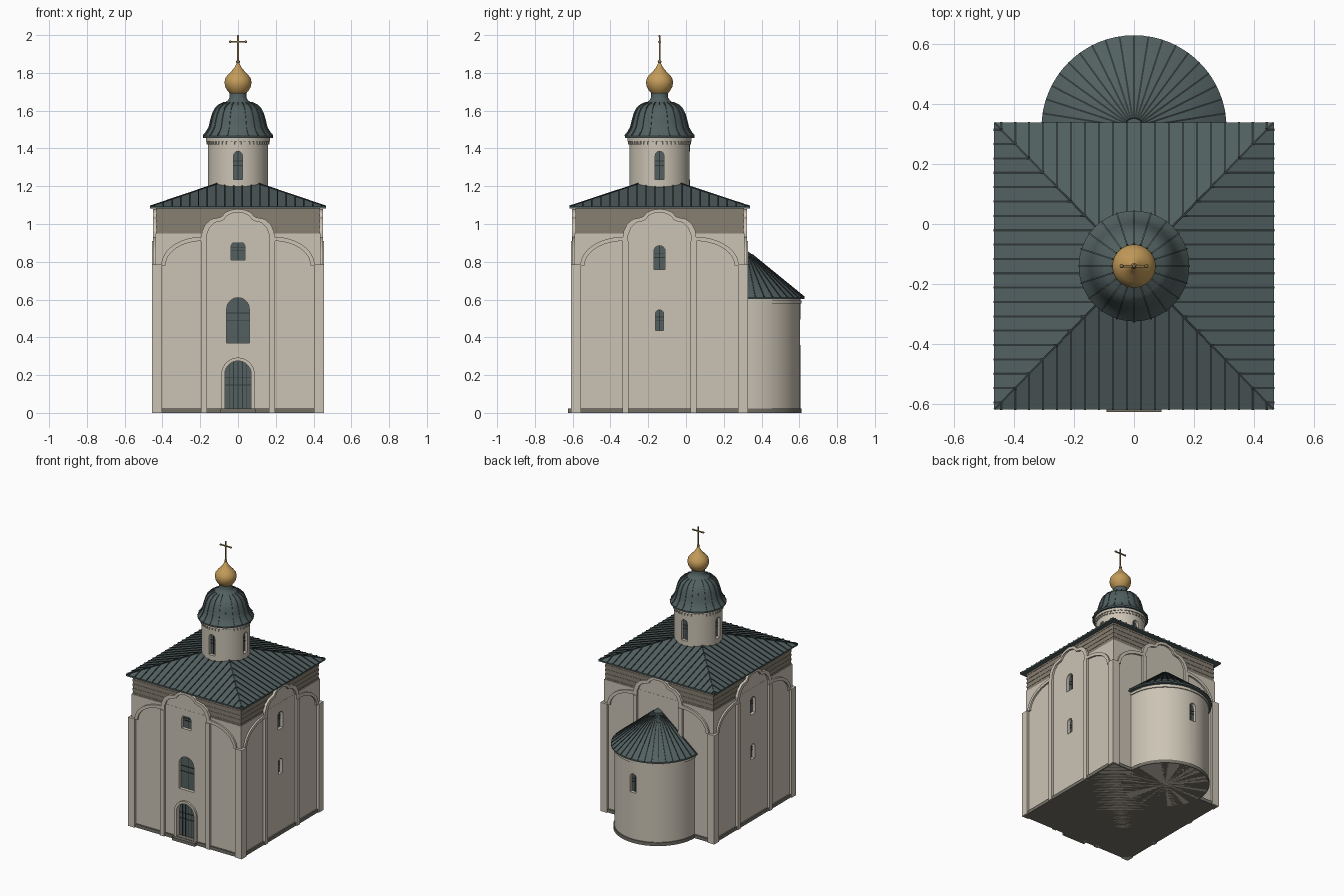
import bpy, bmesh
from math import pi, sin, cos, atan2, hypot, radians
from mathutils import Matrix, Vector

cube = bpy.data.objects.get("Cube")
if cube:
    bpy.data.objects.remove(cube, do_unlink=True)


def material(name, *rgb):
    m = bpy.data.materials.new(name)
    m.use_nodes = True
    m.diffuse_color = (*rgb, 1)
    m.node_tree.nodes["Principled BSDF"].inputs["Base Color"].default_value = (*rgb, 1)
    return m


WALL = material("limestone", 0.60, 0.55, 0.46)
BRICK = material("weathered_brick", 0.24, 0.21, 0.165)
ROOF = material("slate_green_roof", 0.085, 0.118, 0.118)
SEAM = material("dark_seam", 0.03, 0.04, 0.04)
GLASS = material("window_glass", 0.09, 0.115, 0.115)
GOLD = material("gold", 0.55, 0.33, 0.10)
BRONZE = material("bronze", 0.25, 0.16, 0.06)
PLINTH = material("plinth_stone", 0.17, 0.16, 0.135)

CY = -0.14                # centre of the main block in y
APSE_Y = 0.32
HX, HY = 0.437, 0.45      # half sizes of the main block
TAU = 2 * pi


def frame(angle=0, cy=CY):
    """Local frame whose -y axis points outward at the given angle."""
    return Matrix.Translation((0, cy, 0)) @ Matrix.Rotation(angle, 4, 'Z')


def finish(name, bm, mat, smooth=False):
    bmesh.ops.recalc_face_normals(bm, faces=bm.faces)
    me = bpy.data.meshes.new(name)
    bm.to_mesh(me)
    bm.free()
    me.materials.append(mat)
    ob = bpy.data.objects.new(name, me)
    bpy.context.collection.objects.link(ob)
    if smooth:
        shade(ob)
    return ob


def activate(ob):
    bpy.ops.object.select_all(action='DESELECT')
    ob.select_set(True)
    bpy.context.view_layer.objects.active = ob


def shade(ob):
    activate(ob)
    bpy.ops.object.shade_smooth_by_angle(angle=radians(35))


def prism(bm, pts, y0, y1, M):
    """Extrude an (x, z) outline from y0 to y1 in frame M."""
    a, b = [[bm.verts.new(M @ Vector((u, y, z))) for u, z in pts] for y in (y0, y1)]
    bm.faces.new(a)
    bm.faces.new(b[::-1])
    for i in range(len(a)):
        bm.faces.new((a[i - 1], a[i], b[i], b[i - 1]))


def rect(u0, u1, z0, z1):
    return [(u0, z0), (u1, z0), (u1, z1), (u0, z1)]


def arch(w, z0, z1, n=14):
    return [(w, z0)] + [(w * cos(pi * i / n), z1 - w + w * sin(pi * i / n))
                        for i in range(n + 1)] + [(-w, z0)]


def fin(bm, M, pts, x=0, t=0.007, h=0.007):
    """Raised seam following an (outward, z) path."""
    top = [(r + 0.6 * h, z + 0.8 * h) for r, z in reversed(pts)]
    prism(bm, pts + top, x - t / 2, x + t / 2, M @ Matrix.Rotation(-pi / 2, 4, 'Z'))


def lathe(name, profile, mat, cy=CY, steps=64):
    bm = bmesh.new()
    vs = [bm.verts.new((r, cy, z)) for r, z in profile]
    es = [bm.edges.new(p) for p in zip(vs, vs[1:])]
    bmesh.ops.spin(bm, geom=vs + es, cent=(0, cy, 0), axis=(0, 0, 1),
                   angle=TAU, steps=steps, use_duplicate=False)
    bmesh.ops.remove_doubles(bm, verts=bm.verts, dist=1e-5)
    return finish(name, bm, mat, True)


def tube(r, z0, z1):
    return [(0, z0), (r, z0), (r, z1), (0, z1)]


def block(name, hx, hy, z0, z1, mat):
    bm = bmesh.new()
    prism(bm, rect(-hx, hx, z0, z1), -hy, hy, frame())
    return finish(name, bm, mat)


# Main masses
walls = block("main_walls", HX, HY, 0, 0.95, WALL)
drum = lathe("drum", tube(0.16, 1.1, 1.455), WALL)
apse = lathe("apse_wall", tube(0.285, 0, 0.602), WALL, APSE_Y)
block("plinth", HX + 0.01, HY + 0.01, 0, 0.024, PLINTH)
lathe("apse_plinth", tube(0.292, 0, 0.024), PLINTH, APSE_Y)
lathe("apse_cornice", tube(0.292, 0.578, 0.594), WALL, APSE_Y)

# Brick courses under the eaves
bm = bmesh.new()
for i in range(9):
    d, z = 0.004 + 0.002 * (i % 2), 0.945 + 0.0157 * i
    prism(bm, rect(-HX + d, HX - d, z, z + 0.0157), -HY + d, HY - d, frame())
finish("brick_band", bm, BRICK)

# Pilasters, quarter arches and three-lobed gables on every side
half = [(0.196, 0.90), (0.191, 0.96), (0.172, 1.0), (0.14, 1.026), (0.1, 1.034),
        (0.085, 1.04), (0.07, 1.06), (0.04, 1.074), (0, 1.08)]
outer = half + [(-u, z) for u, z in half[-2::-1]]
inner = [(u * 0.87, z - 0.018) for u, z in outer]
inner[0], inner[-1] = (0.166, 0.90), (-0.166, 0.90)
pil, gab, mould = bmesh.new(), bmesh.new(), bmesh.new()
for k in range(4):
    M = frame(k * pi / 2)
    hw, dist = (HX, HY) if k % 2 == 0 else (HY, HX)
    corner = hw - 0.035
    prism(gab, outer, -dist + 0.001, -dist + 0.02, M)
    prism(mould, outer + inner[::-1], -dist - 0.013, -dist + 0.01, M)
    for s in (-1, 1):
        prism(pil, rect(s * corner, s * (hw + 0.018), 0, 0.785), -dist - 0.018, -dist + 0.01, M)
        prism(pil, rect(s * 0.165, s * 0.196, 0, 0.91), -dist - 0.018, -dist + 0.01, M)
        sweep = [[(s * (0.19 + (corner - 0.19 + e) * cos(t * pi / 24)),
                   0.78 + (0.148 + e) * sin(t * pi / 24)) for t in range(13)]
                 for e in (0.004, -0.018)]
        prism(mould, sweep[0] + sweep[1][::-1], -dist - 0.012, -dist + 0.01, M)
finish("pilasters", pil, WALL)
finish("gable_fields", gab, WALL)
finish("arch_mouldings", mould, WALL)

# Recessed openings: angle, distance, centre, half width, bottom, top, bars
DOOR = (0, HY, CY, 0.07, 0.02, 0.275)
openings = {
    walls: [DOOR, (0, HY, CY, 0.06, 0.37, 0.61), (0, HY, CY, 0.038, 0.81, 0.912)]
    + [(a, HX, CY, w, z0, z1) for a in (pi / 2, -pi / 2)
       for w, z0, z1 in ((0.03, 0.76, 0.885), (0.022, 0.435, 0.545))],
    drum: [(k * pi / 2, 0.16, CY, 0.023, 1.235, 1.385) for k in range(4)],
    apse: [(pi, 0.285, APSE_Y, 0.024, 0.36, 0.495)],
}
panes, bars = bmesh.new(), bmesh.new()
for target, holes in openings.items():
    cut = bmesh.new()
    for hole in holes:
        a, dist, cy, w, z0, z1 = hole
        M, back = frame(a, cy), -dist + 0.028
        prism(cut, arch(w, z0, z1), -dist - 0.03, back, M)
        prism(panes, arch(w, z0, z1), back - 0.004, back + 0.004, M)
        uprights = [w * i / 3 for i in range(-2, 3)] if hole is DOOR else [0]
        for u in uprights:
            top = z1 - w + (w * w - u * u) ** 0.5
            prism(bars, rect(u - 0.002, u + 0.002, z0, top), back - 0.008, back, M)
        for f in (0.5, 0.66):
            z = z0 + f * (z1 - z0)
            prism(bars, rect(-w, w, z - 0.002, z + 0.002), back - 0.008, back, M)
    cutter = finish("opening_cutter", cut, WALL)
    cutter.hide_render = True
    mod = target.modifiers.new("openings", 'BOOLEAN')
    mod.operation, mod.solver, mod.object = 'DIFFERENCE', 'EXACT', cutter
    activate(target)
    bpy.ops.object.modifier_apply(modifier=mod.name)
    bpy.data.objects.remove(cutter, do_unlink=True)
    shade(target)
finish("window_panes", panes, GLASS)
finish("window_bars", bars, SEAM)

# Door surround and step
bm = bmesh.new()
prism(bm, arch(0.088, 0, 0.293) + arch(0.07, 0, 0.275)[::-1], -HY - 0.014, -HY + 0.01, frame())
finish("door_surround", bm, WALL)
bm = bmesh.new()
prism(bm, rect(-0.092, 0.092, 0, 0.022), -HY - 0.035, -HY + 0.01, frame())
finish("door_step", bm, PLINTH)

# Hipped main roof with standing seams
RX, RY, EAVE, RISE = 0.465, 0.4775, 1.093, 0.157
bm = bmesh.new()
for x in (-RX, RX):
    for y in (-RY, RY):
        for z in (EAVE - 0.01, EAVE):
            bm.verts.new((x, CY + y, z))
bm.verts.new((0, CY, EAVE + RISE))
bmesh.ops.convex_hull(bm, input=bm.verts)
finish("main_roof", bm, ROOF)
seams = bmesh.new()
for k in range(4):
    hw, dist = (RX, RY) if k % 2 == 0 else (RY, RX)
    for i in range(20):
        t = (i - 9.5) / 10
        fin(seams, frame(k * pi / 2), [(dist - 0.002, EAVE - 0.002),
            (dist * abs(t), EAVE + RISE * (1 - abs(t)) - 0.002)], hw * t)
for sx in (-1, 1):
    for sy in (-1, 1):
        fin(seams, frame(atan2(sx * RX, sy * RY)),
            [(hypot(RX, RY) - 0.005, EAVE - 0.002), (0.1, EAVE + RISE * 0.85 - 0.002)])

# Half-cone apse roof
lathe("apse_roof", [(0, 0.602), (0.308, 0.602), (0.308, 0.612), (0, 0.862)], ROOF, APSE_Y)
for i in range(21):
    fin(seams, frame(pi / 2 + pi * i / 20, APSE_Y), [(0.305, 0.612), (0.03, 0.836)], h=0.005, t=0.006)
finish("roof_seams", seams, SEAM)

# Drum cornice with small teeth
lathe("drum_cornice", tube(0.17, 1.438, 1.458), WALL)
bm = bmesh.new()
for i in range(44):
    prism(bm, rect(-0.006, 0.006, 1.42, 1.44), -0.166, -0.15, frame(TAU * i / 44))
finish("drum_teeth", bm, WALL)

# Bell-shaped dome with ribs
bell = [(0.184, 1.465), (0.168, 1.484), (0.153, 1.51), (0.145, 1.545), (0.135, 1.58),
        (0.12, 1.61), (0.1, 1.629), (0.072, 1.642), (0.053, 1.655), (0.044, 1.672)]
lathe("dome", [(0, 1.455), (0.184, 1.455)] + bell + [(0.044, 1.70), (0, 1.70)], ROOF)
bm = bmesh.new()
for i in range(20):
    fin(bm, frame(TAU * i / 20), bell[:-2], t=0.005, h=0.005)
finish("dome_ribs", bm, ROOF)

# Onion finial and cross
lathe("onion", [(0, 1.69), (0.042, 1.69), (0.055, 1.704), (0.067, 1.725), (0.072, 1.749),
                (0.067, 1.772), (0.052, 1.792), (0.034, 1.81), (0.019, 1.828),
                (0.009, 1.848), (0, 1.86)], GOLD, steps=40)
bm = bmesh.new()
prism(bm, rect(-0.004, 0.004, 1.84, 1.996), -0.004, 0.004, frame())
prism(bm, rect(-0.042, 0.042, 1.961, 1.968), -0.004, 0.004, frame())
for x, z, r in ((0, 1.859, 0.01), (0, 1.994, 0.006), (0.041, 1.9645, 0.007), (-0.041, 1.9645, 0.007)):
    bmesh.ops.create_uvsphere(bm, u_segments=12, v_segments=8, radius=r,
                              matrix=Matrix.Translation((x, CY, z)))
finish("cross", bm, BRONZE, True)
